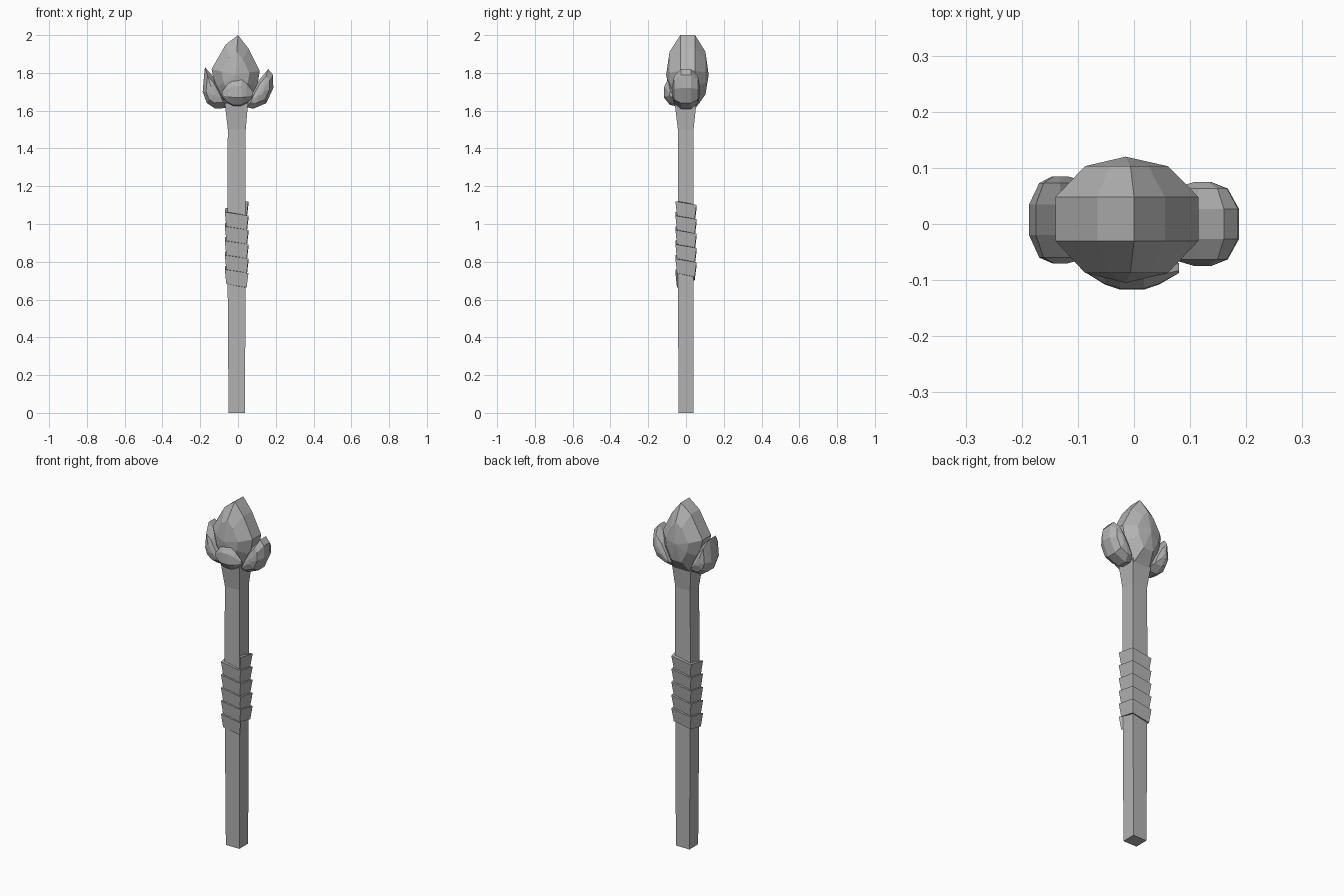
import bpy, bmesh

if "Cube" in bpy.data.objects:
    bpy.data.objects.remove(bpy.data.objects["Cube"], do_unlink=True)

grey = bpy.data.materials.new("stone_grey")
grey.use_nodes = True
colour = (0.45, 0.45, 0.45, 1)
grey.diffuse_color = colour
grey.node_tree.nodes["Principled BSDF"].inputs["Base Color"].default_value = colour


def skin(name, rings):
    """Join equal rings of points into a closed, flat shaded solid."""
    bm = bmesh.new()
    loops = [[bm.verts.new(p) for p in ring] for ring in rings]
    n = len(loops[0])
    for a, b in zip(loops, loops[1:]):
        for i in range(n):
            j = (i + 1) % n
            bm.faces.new((a[i], a[j], b[j], b[i]))
    bm.faces.new(loops[0][::-1])
    bm.faces.new(loops[-1])
    bmesh.ops.remove_doubles(bm, verts=bm.verts, dist=0.0005)
    bmesh.ops.recalc_face_normals(bm, faces=bm.faces)
    mesh = bpy.data.meshes.new(name)
    bm.to_mesh(mesh)
    bm.free()
    mesh.materials.append(grey)
    ob = bpy.data.objects.new(name, mesh)
    bpy.context.collection.objects.link(ob)
    return ob


def faceted(name, profile, centre, slices, along_x=False):
    """Stack scaled copies of an upright profile along y (or x)."""
    rings = []
    for offset, s in slices:
        ring = []
        for u, z in profile:
            u = centre[0] + (u - centre[0]) * s
            z = centre[1] + (z - centre[1]) * s
            ring.append((offset, u, z) if along_x else (u, offset, z))
        rings.append(ring)
    return skin(name, rings)


def corners(x0, x1, y0, y1, z):
    return [(x1, y0, z), (x1, y1, z), (x0, y1, z), (x0, y0, z)]


# Square shaft, flaring under the head
skin("shaft", [
    corners(-0.05, 0.037, -0.04, 0.04, 0),
    corners(-0.057, 0.041, -0.043, 0.04, 1.0),
    corners(-0.054, 0.041, -0.043, 0.04, 1.5),
    corners(-0.07, 0.053, -0.06, 0.055, 1.64),
])

# Grip: one strap wound five times round the shaft, wider at its top edge
turns, pitch, top = 5, 0.076, 1.12
outer = corners(-0.07, 0.055, -0.056, 0.056, 0)
lower = corners(-0.062, 0.046, -0.048, 0.046, 0)
inner = corners(-0.05, 0.035, -0.038, 0.035, 0)
strap = []
for k in range(turns * 4 + 1):
    z = top - k * pitch / 4
    c = k % 4
    strap.append([(*p[c][:2], h) for p, h in
                  ((inner, z), (outer, z), (lower, z - pitch), (inner, z - pitch))])
skin("grip_strap", strap)

# Central bud with a ridge along y
faceted("bud",
        [(0, 2.0), (-0.065, 1.95), (-0.14, 1.82), (-0.12, 1.72), (-0.06, 1.61),
         (0.045, 1.61), (0.1, 1.72), (0.115, 1.81), (0.055, 1.93)],
        (-0.015, 1.79),
        [(-0.105, 0), (-0.087, 0.58), (-0.03, 1), (0.048, 1), (0.103, 0.58), (0.12, 0)])

# Side petals curling up round the bud
faceted("right_petal",
        [(-0.175, 1.83), (-0.182, 1.76), (-0.187, 1.70), (-0.165, 1.64),
         (-0.12, 1.61), (-0.05, 1.615), (-0.08, 1.69), (-0.13, 1.78)],
        (-0.135, 1.70),
        [(-0.07, 0.2), (-0.06, 0.65), (-0.02, 1), (0.035, 1), (0.073, 0.65), (0.085, 0.2)])
faceted("left_petal",
        [(0.16, 1.82), (0.185, 1.79), (0.187, 1.72), (0.15, 1.64),
         (0.08, 1.61), (0.04, 1.62), (0.07, 1.69), (0.11, 1.76)],
        (0.125, 1.70),
        [(-0.075, 0.2), (-0.063, 0.68), (-0.027, 1), (0.027, 1), (0.063, 0.68), (0.075, 0.2)])

# Small front petal
faceted("front_petal",
        [(-0.095, 1.765), (-0.115, 1.73), (-0.117, 1.67), (-0.085, 1.63),
         (-0.03, 1.62), (-0.05, 1.70)],
        (-0.08, 1.685),
        [(-0.085, 0.2), (-0.052, 0.75), (-0.025, 1), (0.018, 1), (0.045, 0.75), (0.08, 0.2)],
        along_x=True)
